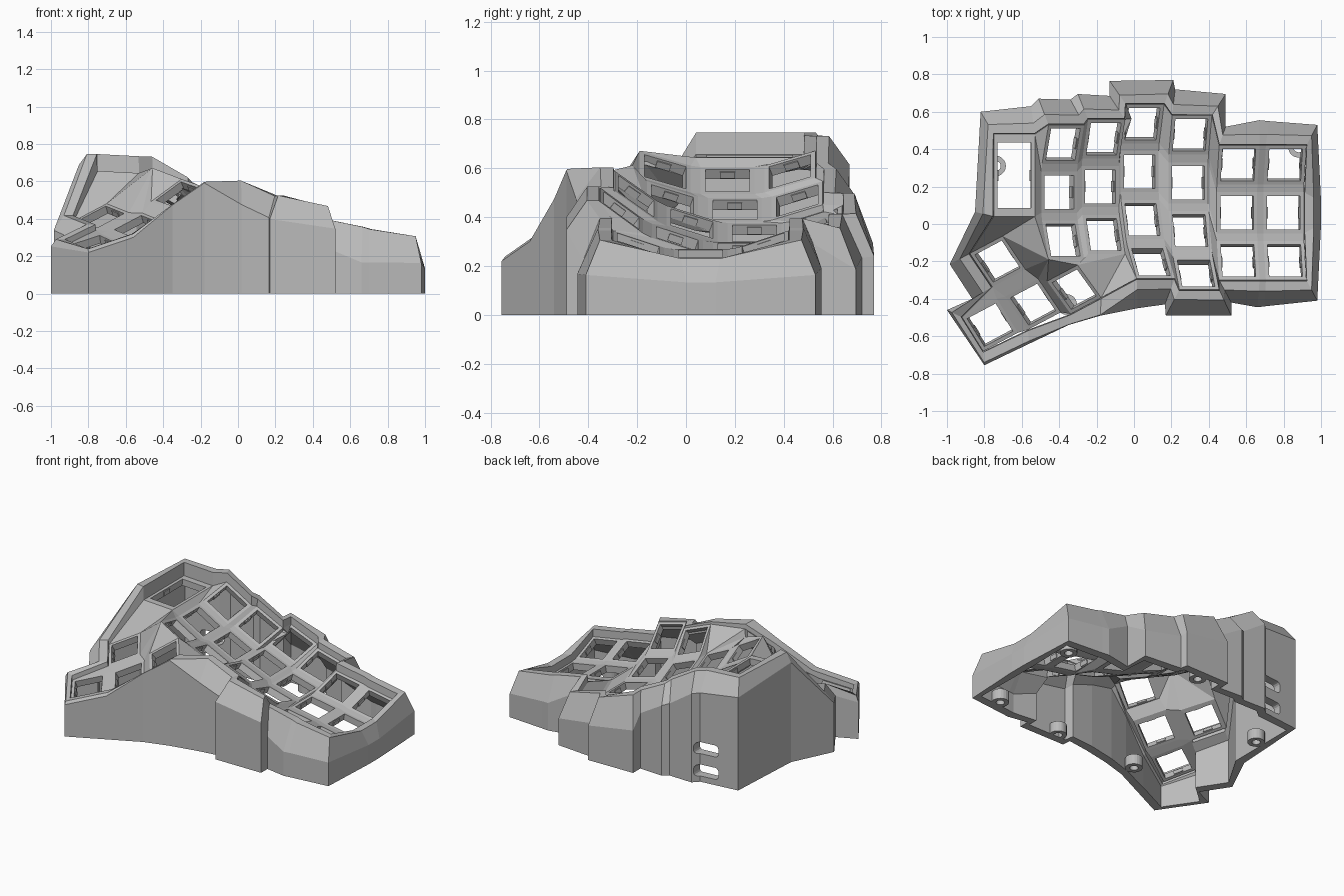
import bpy, bmesh
from math import radians
from mathutils import Matrix, Vector

cube = bpy.data.objects.get("Cube")
if cube:
    bpy.data.objects.remove(cube, do_unlink=True)

grey = bpy.data.materials.new("matte_grey")
grey.use_nodes = True
grey.diffuse_color = (0.5, 0.5, 0.5, 1)
grey.node_tree.nodes["Principled BSDF"].inputs["Base Color"].default_value = (0.5, 0.5, 0.5, 1)


def finish(name, bm):
    mesh = bpy.data.meshes.new(name)
    bm.to_mesh(mesh)
    bm.free()
    mesh.materials.append(grey)
    obj = bpy.data.objects.new(name, mesh)
    bpy.context.collection.objects.link(obj)
    return obj


def rot(degrees, axis):
    return Matrix.Rotation(radians(degrees), 4, axis)


# Key placement: finger columns lie on tilted arcs, thumb keys on a sloping plane
RADIUS, STEP = 0.8, 18.6
HALF, HOLE = 0.11, 0.09
columns = {  # x, y, z of the second row, sideways tilt, number of rows
    "B": (-0.40, 0.17, 0.55, 30, 3),
    "C": (-0.18, 0.20, 0.43, 26, 3),
    "D": (0.03, 0.28, 0.335, 22, 4),
    "E": (0.29, 0.22, 0.27, 15, 4),
    "F": (0.55, 0.06, 0.25, 10, 3),
    "G": (0.80, 0.06, 0.20, 10, 3),
}
keys = {}
for col, (x, y, z, roll, rows) in columns.items():
    base = Matrix.Translation((x, y, z)) @ rot(roll, "Y")
    for row in range(1, rows + 1):
        arc = Matrix.Translation((0, 0, RADIUS)) @ rot((2 - row) * STEP, "X")
        keys[f"{col}{row}"] = base @ arc @ Matrix.Translation((0, 0, -RADIUS))
thumb = {  # x, y, z, sideways tilt
    "T0": (-0.73, -0.20, 0.41, -25), "T1": (-0.77, -0.54, 0.265, -16),
    "T2": (-0.54, -0.43, 0.36, -25), "T3": (-0.32, -0.35, 0.53, -33),
}
for name, (x, y, z, roll) in thumb.items():
    keys[name] = Matrix.Translation((x, y, z)) @ rot(28, "Z") @ rot(roll, "Y") @ rot(14, "X")
keys["A"] = Matrix.Translation((-0.64, 0.26, 0.65)) @ rot(3, "Y")

# Plate: a square ring round each key hole, then webs between the rings
SIGNS = {"bl": (-1, -1), "br": (1, -1), "tr": (1, 1), "tl": (-1, 1)}
bm = bmesh.new()
corner = {}
for name, m in keys.items():
    tall = name == "A"
    outer, inner = [], []
    for tag, (sx, sy) in SIGNS.items():
        v = bm.verts.new(m @ Vector((sx * HALF, sy * (0.22 if tall else HALF), 0)))
        corner[name + tag] = v
        outer.append(v)
        inner.append(bm.verts.new(m @ Vector((sx * HOLE, sy * (0.175 if tall else HOLE), 0))))
    for i in range(4):
        j = (i + 1) % 4
        bm.faces.new((outer[i], outer[j], inner[j], inner[i]))


def web(text):
    bm.faces.new([corner[c] for c in text.split()])


order = list(columns)
for col in order:
    for r in range(1, columns[col][4]):
        web(f"{col}{r}bl {col}{r}br {col}{r+1}tr {col}{r+1}tl")
for a, b in zip(order, order[1:]):
    shared = min(columns[a][4], columns[b][4])
    for r in range(1, shared + 1):
        web(f"{a}{r}br {b}{r}bl {b}{r}tl {a}{r}tr")
        if r < shared:
            web(f"{a}{r}br {b}{r}bl {b}{r+1}tl {a}{r+1}tr")
for text in (
    # inner column to first finger column
    "Atr B1tl B1bl", "Atr B1bl B2tl", "Atr B2tl Abr", "Abr B2tl B2bl",
    "Abr B2bl B3tl", "Abr B3tl B3bl",
    # saddle between fingers and thumb
    "Abl Abr T0tr T0tl", "Abr B3bl T0tr", "T0tr B3bl T0br", "T0br B3bl T2tr",
    "T0br T2tr T2tl", "T0br T2tl T0bl", "T0bl T2tl T1tr", "T0bl T1tr T1tl",
    "T2tr B3bl T3tl", "T3tl B3bl T3tr", "T3tr B3bl B3br", "T3tr B3br C3bl",
    "T3tr C3bl C3br", "T3tr C3br T3br", "T3br C3br D4bl",
    "T1br T2bl T2tl T1tr", "T2br T3bl T3tl T2tr",
    # stepped ends of the long columns
    "C3br D3bl D4tl", "C3br D4tl D4bl", "E3br F3bl E4tr", "E4tr F3bl E4br",
):
    web(text)
for f in bm.faces:
    f.normal_update()
    if f.normal.z < 0:
        f.normal_flip()
points = {k: v.co.copy() for k, v in corner.items()}
plate = finish("key_plate", bm)
solid = plate.modifiers.new("thickness", "SOLIDIFY")
solid.thickness = 0.045
solid.offset = -1

# Outer wall: one closed section swept round the plate edge
outline = (
    ("Atl", -.82, .60), ("Atr", -.55, .63), ("B1tl", -.51, .67), ("B1tr", -.34, .665),
    ("C1tl", -.30, .695), ("C1tr", -.13, .685), ("D1tl", -.13, .765), ("D1tr", .21, .77),
    ("E1tl", .22, .72), ("E1tr", .49, .695), ("F1tl", .49, .52), ("F1tr", .67, .555),
    ("G1tl", .72, .55), ("G1tr", .98, .53), ("G2tr", 1, .12), ("G2br", 1, 0),
    ("G3br", .98, -.41), ("G3bl", .70, -.44), ("F3br", .66, -.445), ("F3bl", .52, -.42),
    ("E4br", .52, -.49), ("E4bl", .17, -.49), ("D4br", .165, -.43), ("D4bl", .02, -.45),
    ("T3br", -.18, -.49), ("T3bl", -.35, -.54), ("T2bl", -.56, -.64), ("T1bl", -.80, -.755),
    ("T1tl", -1, -.46), ("T0bl", -.865, -.40), ("T0tl", -.985, -.215), ("Abl", -.85, .065),
)
LIFT = {"A": 0.09, "B": 0.06, "E": 0.04, "T": 0.03}
bm = bmesh.new()
sections = []
for name, ox, oy in outline:
    p = points[name]
    d = Vector((ox - p.x, oy - p.y, 0))
    length = d.length
    d.normalize()
    top = p.z + LIFT.get(name[0], 0.05) - (0.035 if "4" in name else 0)
    rim = 0.95 * length if "T3" in name else min(0.06, 0.85 * length)
    steep = 2.2 if name[0] in "FG" or name[:2] in ("D1", "E1") else 1.3
    shoulder = top - min(0.1 * steep, steep * (length - rim))
    profile = ((0, p.z - 0.05), (0.005, top), (rim, top), (length, shoulder), (length, 0),
               (length - 0.06, 0), (length - 0.06, min(shoulder - 0.03, p.z - 0.06)))
    sections.append([bm.verts.new((p.x + d.x * s, p.y + d.y * s, h)) for s, h in profile])
for a, b in zip(sections, sections[1:] + sections[:1]):
    for i in range(len(a)):
        j = (i + 1) % len(a)
        bm.faces.new((a[i], a[j], b[j], b[i]))
bmesh.ops.recalc_face_normals(bm, faces=bm.faces)
wall = finish("outer_wall", bm)

# Two cable ports through the back wall
for z, width in ((0.08, 0.16), (0.235, 0.16)):
    bm = bmesh.new()
    bmesh.ops.create_cube(bm, size=1, matrix=Matrix.Translation((-0.6, 0.6, z))
                          @ Matrix.Diagonal((width, 0.3, 0.08, 1)))
    upright = [e for e in bm.edges if abs(e.verts[0].co.y - e.verts[1].co.y) > 0.1]
    bmesh.ops.bevel(bm, geom=upright, offset=0.025, segments=3, affect="EDGES", profile=0.5)
    cutter = finish("port_cutter", bm)
    cutter.hide_render = True
    cut = wall.modifiers.new("port", "BOOLEAN")
    cut.operation = "DIFFERENCE"
    cut.object = cutter
    bpy.context.view_layer.objects.active = wall
    bpy.ops.object.modifier_apply(modifier=cut.name)
    bpy.data.objects.remove(cutter, do_unlink=True)

# Small retaining clips on two sides of every switch hole
bm = bmesh.new()
for name, m in keys.items():
    for side in (-1, 1):
        bmesh.ops.create_cube(bm, size=1, matrix=m
                              @ Matrix.Translation((side * (HOLE - 0.001), 0, -0.025))
                              @ Matrix.Diagonal((0.01, 0.06, 0.03, 1)))
finish("switch_clips", bm)

# Screw bosses inside the base
bosses = ((-.74, .31), (.88, .41), (.81, -.34), (-.36, -.43), (.05, .68), (.27, -.42))
for i, (x, y) in enumerate(bosses):
    bm = bmesh.new()
    rings = []
    for radius, z in ((0.055, 0), (0.055, 0.07), (0.027, 0.07), (0.027, 0)):
        rings.append(bmesh.ops.create_circle(bm, segments=20, radius=radius,
                     matrix=Matrix.Translation((x, y, z)))["verts"])
    for a, b in zip(rings, rings[1:] + rings[:1]):
        for k in range(20):
            n = (k + 1) % 20
            bm.faces.new((a[k], a[n], b[n], b[k]))
    bmesh.ops.recalc_face_normals(bm, faces=bm.faces)
    finish(f"screw_boss_{i + 1}", bm)
